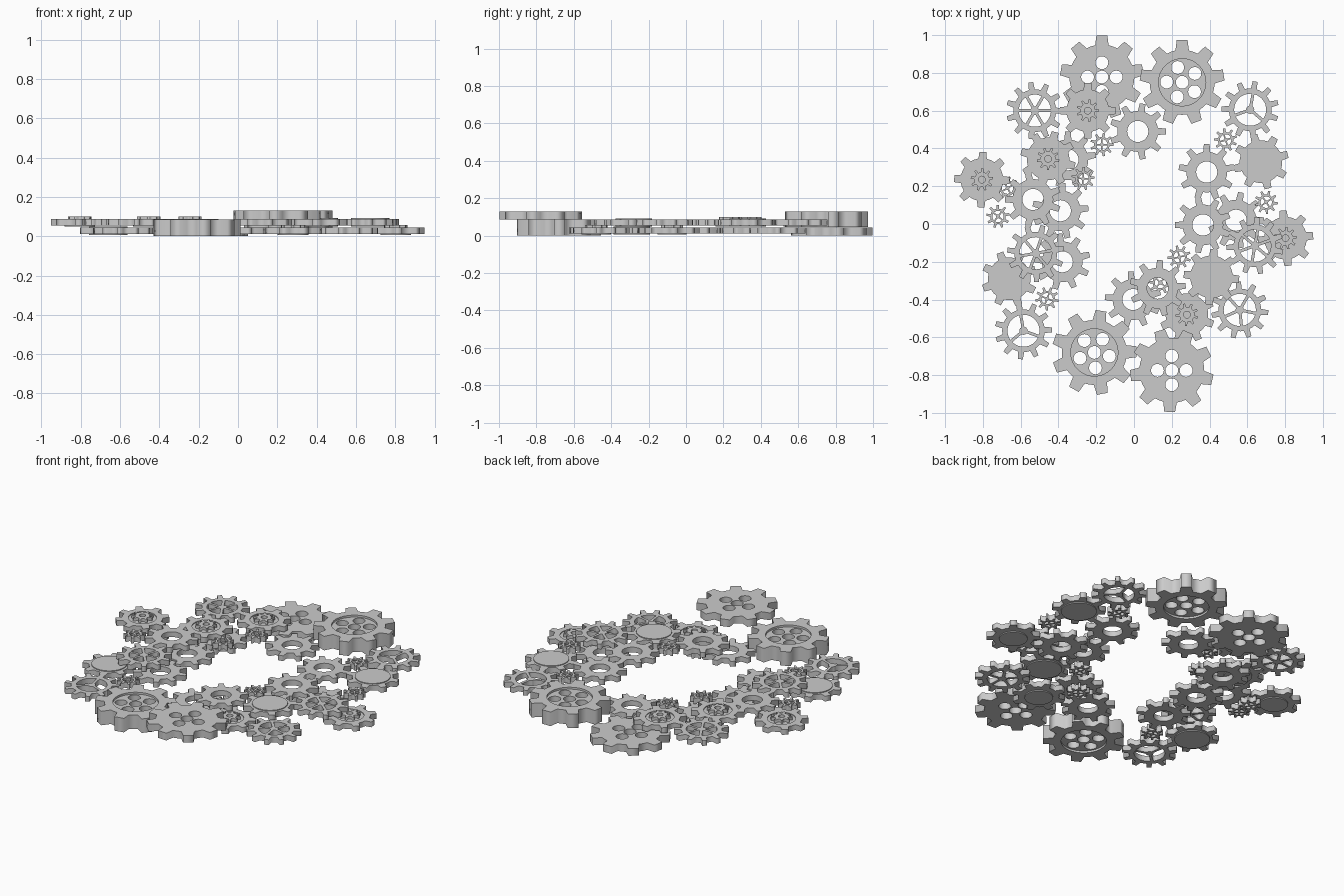
import bpy
from math import sin, cos, pi, radians

if "Cube" in bpy.data.objects:
    bpy.data.objects.remove(bpy.data.objects["Cube"])


def circle(r, cx=0, cy=0, n=32):
    return [(cx + r * cos(2 * pi * i / n), cy + r * sin(2 * pi * i / n)) for i in range(n)]


def toothed(tip, root, n, phase, base=0.3, top=0.24):
    # square-tipped teeth, base/top = half width as a fraction of the pitch
    pts, p = [], 2 * pi / n
    for i in range(n):
        a = phase + i * p
        t = top * root / tip
        for r, d in ((root, -base), (tip, -t), (tip, t), (root, base), (root, 0.5)):
            pts.append((r * cos(a + d * p), r * sin(a + d * p)))
    return pts


def windows(n, inner, outer, width, phase):
    # openings between straight spokes
    res = []
    for i in range(n):
        a0, a1 = phase + 2 * pi * i / n, phase + 2 * pi * (i + 1) / n
        lo, hi = width / 2 / inner, width / 2 / outer
        arc = lambda r, s, e, k: [(r * cos(s + (e - s) * j / k), r * sin(s + (e - s) * j / k))
                                  for j in range(k + 1)]
        res.append(arc(outer, a0 + hi, a1 - hi, 8) + arc(inner, a1 - lo, a0 + lo, 3))
    return res


def plate(name, loops, x, y, z0, z1):
    # filled outline with holes, extruded from z0 to z1
    cu = bpy.data.curves.new(name, 'CURVE')
    cu.dimensions = '2D'
    cu.fill_mode = 'BOTH'
    cu.extrude = (z1 - z0) / 2
    for pts in loops:
        s = cu.splines.new('POLY')
        s.points.add(len(pts) - 1)
        for p, (px, py) in zip(s.points, pts):
            p.co = (px, py, 0, 1)
        s.use_cyclic_u = True
    tmp = bpy.data.objects.new(name + "_outline", cu)
    bpy.context.collection.objects.link(tmp)
    me = bpy.data.meshes.new_from_object(tmp.evaluated_get(bpy.context.evaluated_depsgraph_get()))
    bpy.data.objects.remove(tmp)
    ob = bpy.data.objects.new(name, me)
    ob.location = (x, y, (z0 + z1) / 2)
    bpy.context.collection.objects.link(ob)


LOW, HIGH = (0.012, 0.044), (0.055, 0.087)


def bolt_holes(n, r, phase):
    return [circle(0.034, r * cos(phase + 2 * pi * i / n), r * sin(phase + 2 * pi * i / n), 20)
            for i in range(n)] + [circle(0.034, n=20)]


# Large flat gears: four holes around a centre hole
for x, y, z0, ph in ((-0.17, 0.778, 0, 90), (0.2, -0.775, 0.086, 267)):
    plate("large_flat_gear", [toothed(0.222, 0.172, 9, radians(ph))] + bolt_holes(4, 0.076, pi / 2),
          x, y, z0, z0 + 0.044)

# Large thick gears: recessed web with five holes
for x, y, z0, ph, hp in ((0.255, 0.75, 0.045, 90, 107), (-0.21, -0.68, 0, 121, 130)):
    plate("large_thick_gear_rim", [toothed(0.225, 0.172, 9, radians(ph)), circle(0.125, n=40)],
          x, y, z0, z0 + 0.085)
    plate("large_thick_gear_web", [circle(0.125, n=40)] + bolt_holes(5, 0.082, radians(hp)),
          x, y, z0 + 0.012, z0 + 0.073)

# Ring gears with an open centre
rings = [(0.02, 0.49, LOW, 0), (-0.35, 0.34, LOW, 10), (-0.535, 0.13, HIGH, 20), (-0.39, 0.07, LOW, 5),
         (-0.38, -0.2, LOW, 15), (0.385, 0.275, HIGH, 10), (0.54, 0.02, LOW, 0), (0.365, -0.005, HIGH, 20),
         (-0.005, -0.4, LOW, 15), (0.125, -0.34, HIGH, 5)]
for x, y, (z0, z1), ph in rings:
    plate("ring_gear", [toothed(0.15, 0.108, 9, radians(ph), 0.25, 0.2), circle(0.056)], x, y, z0, z1)

# Spoked gears
spoked = [(-0.525, 0.6, HIGH, 6, 0), (0.615, 0.605, HIGH, 3, 80), (0.64, -0.115, HIGH, 6, 20),
          (0.56, -0.455, LOW, 5, 60), (-0.585, -0.565, LOW, 3, 100), (-0.52, -0.155, HIGH, 6, 10)]
for x, y, (z0, z1), n, ph in spoked:
    plate("spoked_gear", [toothed(0.152, 0.113, 11, radians(ph), 0.25, 0.2)]
          + windows(n, 0.022, 0.085, 0.016, radians(ph)), x, y, z0, z1)

# Solid gears with a raised round boss; some carry a pinion on top
solid = [(0.672, 0.33, HIGH, 60, 0), (-0.66, -0.29, LOW, 20, 0), (0.41, -0.28, HIGH, 40, 0),
         (-0.245, 0.6, HIGH, 0, 1), (-0.805, 0.235, HIGH, 88, 1), (-0.455, 0.345, HIGH, 30, 1),
         (0.802, -0.075, LOW, 5, 1), (0.28, -0.48, LOW, 25, 1)]
for x, y, (z0, z1), ph, pinion in solid:
    r = 0.078 if pinion else 0.098
    plate("solid_gear_rim", [toothed(0.148, 0.113, 8, radians(ph), 0.25, 0.21), circle(r)], x, y, z0, z1)
    plate("solid_gear_boss", [circle(r)], x, y, z0 - 0.006, z1 + (-0.005 if pinion else 0.005))
    if pinion:
        plate("top_pinion", [toothed(0.06, 0.04, 9, radians(ph), 0.25, 0.2), circle(0.018, n=16)],
              x, y, z1 - 0.005, z1 + 0.013)

# Small loose pinions between the gears
pinions = [(-0.17, 0.42, HIGH), (0.485, 0.445, HIGH), (0.7, 0.115, HIGH), (-0.72, 0.04, HIGH),
           (-0.46, -0.395, LOW), (-0.27, 0.24, HIGH), (0.24, -0.175, HIGH), (-0.67, 0.19, LOW),
           (0.14, -0.31, LOW)]
for i, (x, y, (z0, z1)) in enumerate(pinions):
    plate("small_pinion", [toothed(0.062, 0.041, 9, i * 0.3, 0.25, 0.2)]
          + windows(4, 0.01, 0.03, 0.008, i * 0.3), x, y, z0, z1)
